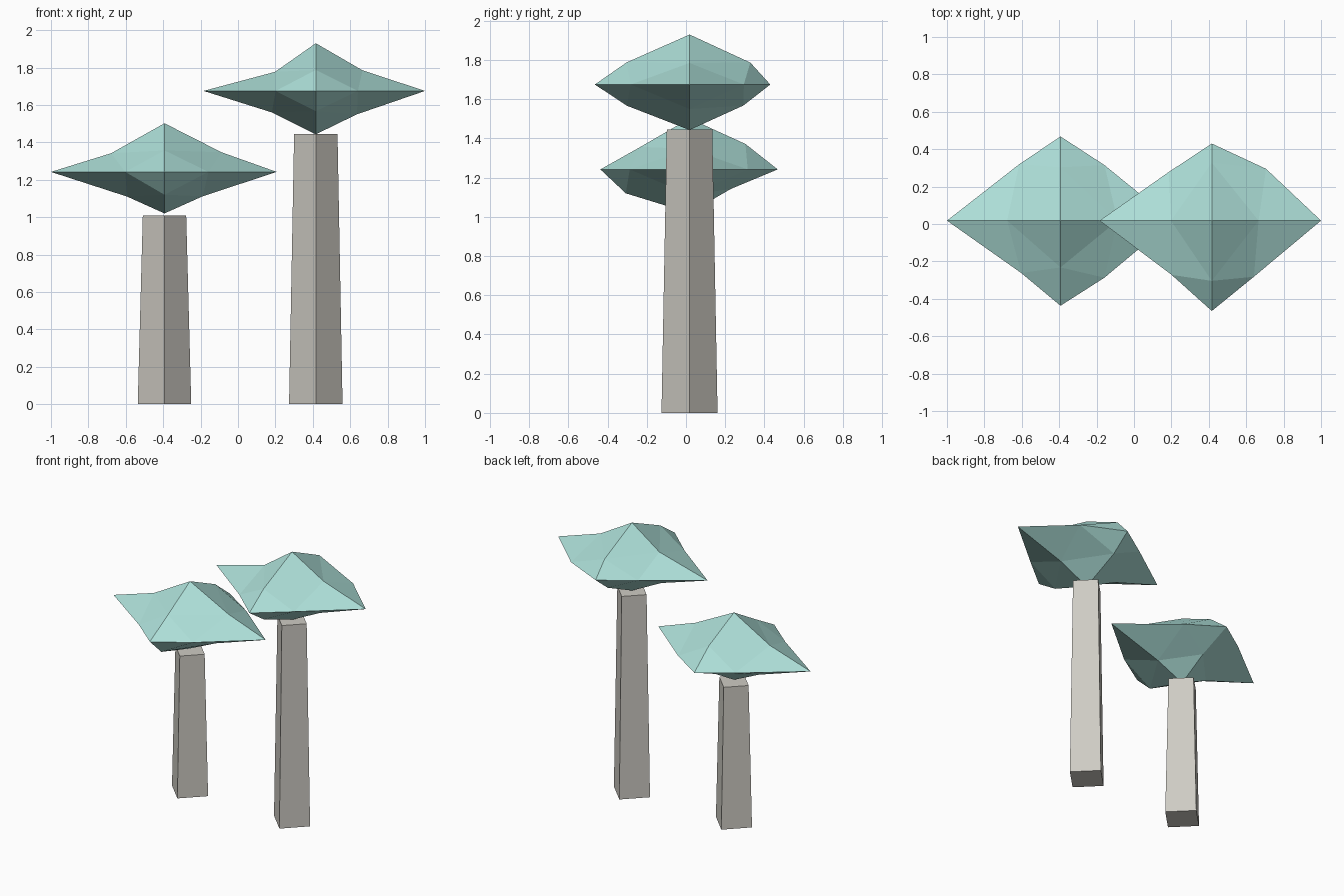
import bpy, bmesh, math

if "Cube" in bpy.data.objects:
    bpy.data.objects.remove(bpy.data.objects["Cube"])


def material(name, rgb):
    m = bpy.data.materials.new(name)
    m.diffuse_color = (*rgb, 1)
    m.use_nodes = True
    m.node_tree.nodes["Principled BSDF"].inputs["Base Color"].default_value = m.diffuse_color
    return m


BARK = material("bark", (0.62, 0.60, 0.55))
LEAF = material("leaf", (0.42, 0.74, 0.69))
Y0 = 0.018


def trunk(name, x, height):
    # Square post turned 45 degrees, slightly tapered
    bpy.ops.mesh.primitive_cone_add(vertices=4, radius1=0.143, radius2=0.116,
                                    depth=height, location=(x, Y0, height / 2))
    ob = bpy.context.object
    ob.name = name
    ob.data.materials.append(BARK)


def canopy(name, x, z, tips, rim, upper, lower):
    """Octahedron with each edge bent at its middle.
    tips: +x, -x, +y, -y, top, bottom distances; rim: corner bends by (sx, sy);
    upper / lower: (distance, height) bends along +x, -x, +y, -y."""
    bm = bmesh.new()
    axes = [(1, 0), (-1, 0), (0, 1), (0, -1)]
    tip = [bm.verts.new((a * t, b * t, 0)) for (a, b), t in zip(axes, tips)]
    corner = {k: bm.verts.new((*p, 0)) for k, p in rim.items()}
    for apex_z, bends in ((tips[4], upper), (-tips[5], lower)):
        apex = bm.verts.new((0, 0, apex_z))
        mid = [bm.verts.new((a * d, b * d, h)) for (a, b), (d, h) in zip(axes, bends)]
        for (sx, sy), c in corner.items():
            i, j = (0 if sx > 0 else 1), (2 if sy > 0 else 3)
            for f in ((tip[i], c, mid[i]), (tip[j], mid[j], c),
                      (apex, mid[i], mid[j]), (mid[i], c, mid[j])):
                bm.faces.new(f)
    bmesh.ops.recalc_face_normals(bm, faces=bm.faces)
    me = bpy.data.meshes.new(name)
    bm.to_mesh(me)
    bm.free()
    me.materials.append(LEAF)
    ob = bpy.data.objects.new(name, me)
    ob.location = (x, Y0, z)
    bpy.context.collection.objects.link(ob)


# Short tree
trunk("short_trunk", -0.393, 1.01)
canopy("short_canopy", -0.393, 1.242, (0.6, 0.607, 0.45, 0.455, 0.26, 0.222),
       {(1, 1): (0.235, 0.297), (-1, 1): (-0.22, 0.302),
        (-1, -1): (-0.21, -0.28), (1, -1): (0.235, -0.305)},
       [(0.305, 0.105), (0.285, 0.1), (0.285, 0.13), (0.25, 0.115)],
       [(0.205, -0.13), (0.2, -0.132), (0.21, -0.1), (0.325, -0.122)])

# Tall tree
trunk("tall_trunk", 0.416, 1.445)
canopy("tall_canopy", 0.416, 1.675, (0.584, 0.6, 0.412, 0.483, 0.255, 0.232),
       {(1, 1): (0.29, 0.277), (-1, 1): (-0.23, 0.26),
        (-1, -1): (-0.215, -0.29), (1, -1): (0.225, -0.3)},
       [(0.25, 0.11), (0.218, 0.102), (0.31, 0.112), (0.322, 0.112)],
       [(0.22, -0.125), (0.235, -0.115), (0.275, -0.107), (0.32, -0.108)])
